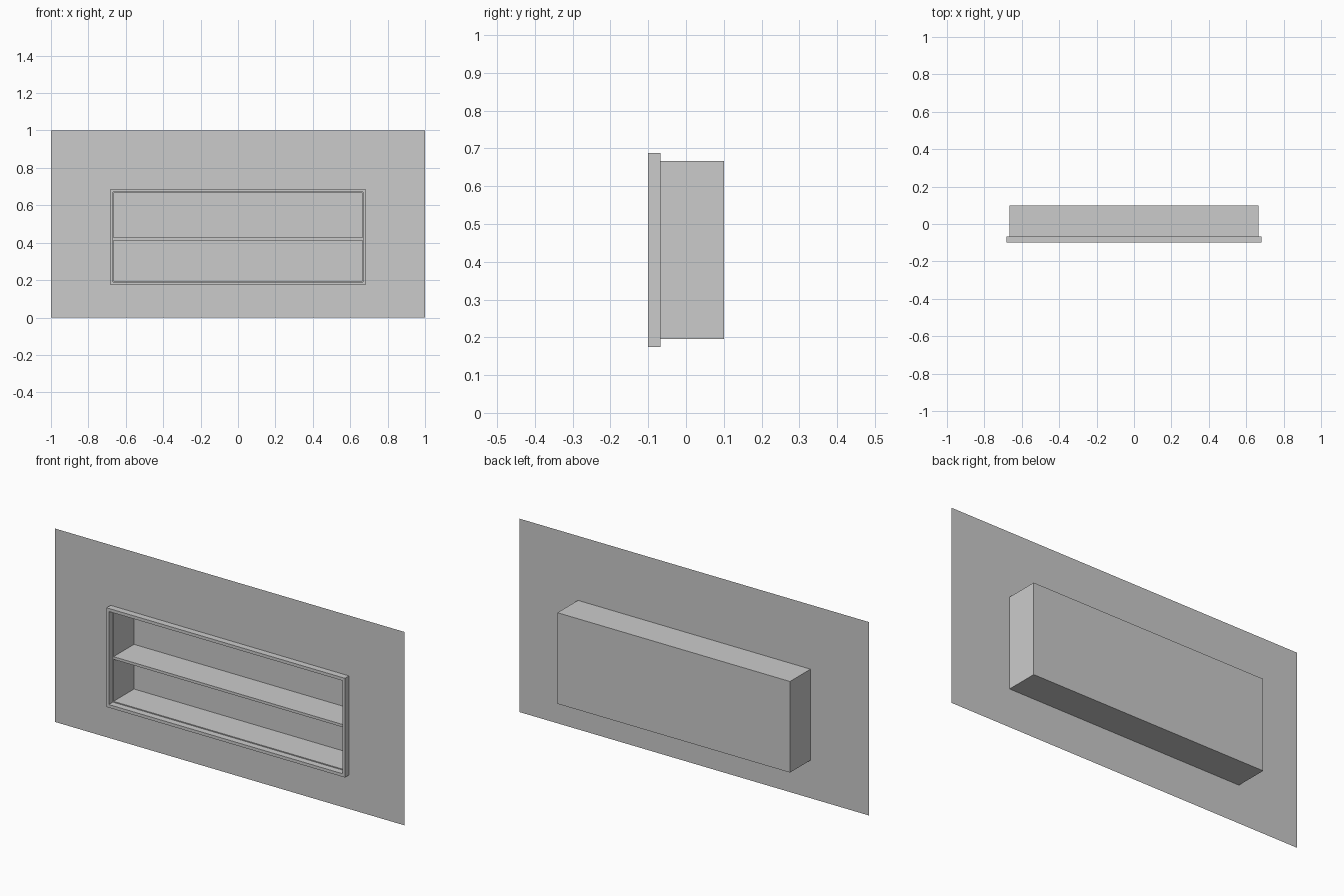
import bpy, bmesh

if "Cube" in bpy.data.objects:
    bpy.data.objects.remove(bpy.data.objects["Cube"])

WALL_Y, FRONT_Y, BACK_Y = -0.067, -0.1, 0.1


def ring_object(name, rings, cap_last=False):
    """Bridge a chain of rectangles, each (half width, bottom, top, y)."""
    bm = bmesh.new()
    loops = []
    for hw, z0, z1, y in rings:
        corners = ((-hw, z0), (hw, z0), (hw, z1), (-hw, z1))
        loops.append([bm.verts.new((x, y, z)) for x, z in corners])
    for a, b in zip(loops, loops[1:]):
        for i in range(4):
            j = (i + 1) % 4
            bm.faces.new((a[i], a[j], b[j], b[i]))
    if cap_last:
        bm.faces.new(loops[-1])
    mesh = bpy.data.meshes.new(name)
    bm.to_mesh(mesh)
    bm.free()
    obj = bpy.data.objects.new(name, mesh)
    bpy.context.collection.objects.link(obj)
    return obj


niche = (0.665, 0.196, 0.667)
frame_outer = (0.682, 0.175, 0.688)
frame_inner = (0.669, 0.191, 0.672)

# Thin wall panel with a rectangular opening
ring_object("wall_panel", [(1.0, 0.0, 1.0, WALL_Y), (*niche, WALL_Y)])

# Recessed box behind the opening
ring_object("niche_box", [(*niche, WALL_Y), (*niche, BACK_Y)], cap_last=True)

# Raised trim around the opening
ring_object("trim_frame", [(*frame_outer, WALL_Y), (*frame_outer, FRONT_Y),
                           (*frame_inner, FRONT_Y), (*frame_inner, WALL_Y)])

# Shelf across the middle of the niche
shelf = (0.413, 0.427)
bpy.ops.mesh.primitive_cube_add(
    size=1, location=(0, (WALL_Y + BACK_Y) / 2, sum(shelf) / 2))
obj = bpy.context.object
obj.name = "shelf"
obj.scale = (2 * niche[0], BACK_Y - WALL_Y, shelf[1] - shelf[0])
bpy.ops.object.transform_apply(location=False, rotation=False, scale=True)
